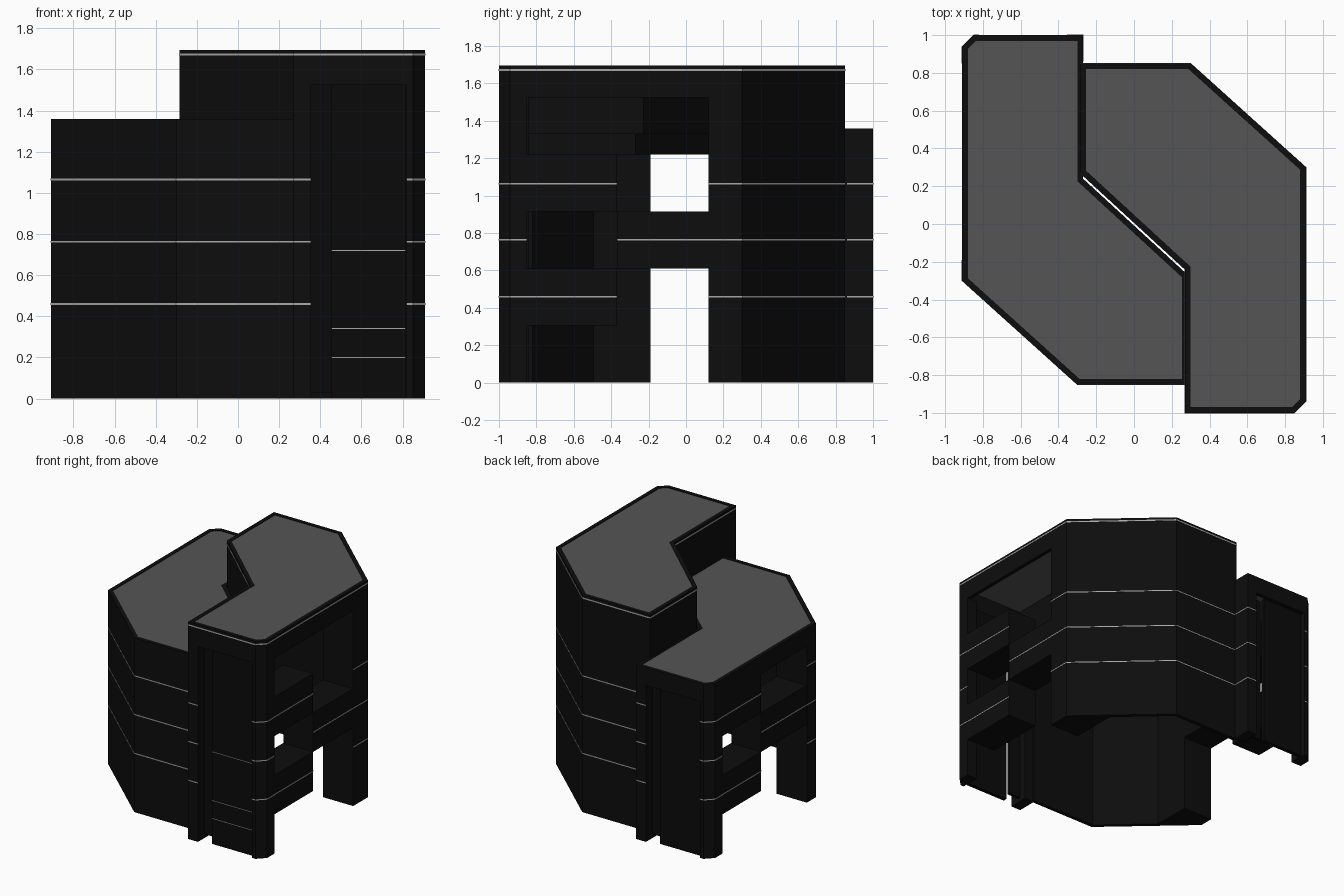
import bpy
import bmesh
from mathutils import Vector

cube = bpy.data.objects.get("Cube")
if cube:
    bpy.data.objects.remove(cube)


def material(name, value):
    m = bpy.data.materials.new(name)
    m.use_nodes = True
    col = (value, value, value, 1)
    m.diffuse_color = col
    bsdf = m.node_tree.nodes["Principled BSDF"]
    bsdf.inputs["Base Color"].default_value = col
    bsdf.inputs["Roughness"].default_value = 0.9
    return m


BLACK = material("black cladding", 0.004)
DARK = material("dark panel", 0.003)
ROOF = material("grey roof", 0.09)
LIGHT = material("light joint", 0.4)


def finish(name, bm, mat):
    bmesh.ops.recalc_face_normals(bm, faces=bm.faces)
    me = bpy.data.meshes.new(name)
    bm.to_mesh(me)
    bm.free()
    me.materials.append(mat)
    bpy.context.collection.objects.link(bpy.data.objects.new(name, me))


def prism(name, pts, z0, z1, mat):
    """Vertical prism over a plan outline."""
    bm = bmesh.new()
    face = bm.faces.new([bm.verts.new((x, y, z0)) for x, y in pts])
    ext = bmesh.ops.extrude_face_region(bm, geom=[face])["geom"]
    top = [v for v in ext if isinstance(v, bmesh.types.BMVert)]
    bmesh.ops.translate(bm, verts=top, vec=(0, 0, z1 - z0))
    finish(name, bm, mat)


def offset(pts, d, closed):
    """Mitred offset, positive to the right of the path (outward)."""
    out = []
    n = len(pts)
    for i, p in enumerate(pts):
        p = Vector(p)
        normals = []
        for a, b in ((i - 1, i), (i, i + 1)):
            if closed or (a >= 0 and b < n):
                e = Vector(pts[b % n]) - Vector(pts[a % n])
                normals.append(Vector((e.y, -e.x)).normalized())
        m = sum(normals, Vector((0, 0))).normalized()
        out.append(p + m * d / m.dot(normals[0]))
    return out


def ribbon(name, pts, z0, z1, outer, inner, mat, closed=False):
    """Wall of constant thickness along a plan path."""
    bm = bmesh.new()
    rings = []
    for a, b in zip(offset(pts, outer, closed), offset(pts, -inner, closed)):
        rings.append([bm.verts.new((p.x, p.y, z))
                      for p, z in ((a, z0), (a, z1), (b, z1), (b, z0))])
    n = len(rings)
    for i in range(n if closed else n - 1):
        r, s = rings[i], rings[(i + 1) % n]
        for k in range(4):
            q = (k + 1) % 4
            bm.faces.new((r[k], r[q], s[q], s[k]))
    if not closed:
        bm.faces.new(rings[0])
        bm.faces.new(rings[-1])
    finish(name, bm, mat)


def rect(x0, x1, y0, y1):
    return [(x0, y0), (x1, y0), (x1, y1), (x0, y1)]


STOREY = 0.305
JOINTS = (0.46, 0.763, 1.065)
OUTLINE = [(0.27, -1), (0.85, -1), (0.91, -0.94), (0.91, 0.3),
           (0.3, 0.85), (-0.285, 0.85), (-0.285, 0.27), (0.27, -0.24)]


def joint(name, pts, z):
    ribbon(name, pts, z - 0.004, z + 0.004, 0.002, 0.004, LIGHT)


def build_half(side, sign, top, storeys, gap_end):
    """One half of the block; sign -1 turns it half way round."""
    def turn(pts):
        return [(sign * x, sign * y) for x, y in pts]

    ceiling = storeys * STOREY
    plan = turn(OUTLINE)

    # Roof, rim and fascia
    ribbon(side + "_fascia", plan, ceiling, top, 0, 0.03, BLACK, True)
    roof = [tuple(p) for p in offset(plan, -0.028, True)]
    prism(side + "_roof", roof, top - 0.015, top - 0.004, ROOF)

    # Outer wall and its end pier
    wall = turn([(0.91, gap_end)] + OUTLINE[3:6])
    ribbon(side + "_outer_wall", wall, 0, ceiling, 0, 0.03, BLACK)
    prism(side + "_end_pier",
          turn([(0.65, gap_end), (0.908, gap_end), (0.908, 0.295), (0.65, 0.5)]),
          0, ceiling, BLACK)

    # Columns of the end face
    prism(side + "_inner_column", turn(rect(0.27, 0.355, -1, -0.84)),
          0, ceiling, BLACK)
    corner = [(0.82, -1), (0.85, -1), (0.91, -0.94), (0.91, -0.85)]
    prism(side + "_corner_column", turn(corner + [(0.82, -0.85)]),
          0, ceiling, BLACK)

    # Recessed end panel and the slot beside it
    prism(side + "_end_panel", turn(rect(0.455, 0.815, -0.97, -0.94)),
          0, ceiling, DARK)
    prism(side + "_slot_panel", turn(rect(0.35, 0.46, -0.92, -0.9)),
          0.03, ceiling, DARK)

    # Light joints on walls and columns
    for i, z in enumerate(JOINTS):
        tag = "_joint_%d" % (i + 1)
        joint(side + "_wall" + tag, wall, z)
        joint(side + "_inner_column" + tag,
              turn([(0.27, -0.86), (0.27, -1), (0.355, -1)]), z)
        joint(side + "_corner_column" + tag, turn(corner), z)

    # Staggered balcony boxes
    for i, z in enumerate(JOINTS):
        y0, y1 = (-0.37, gap_end) if i == 1 else (-0.85, -0.37)
        z0 = (i + 1) * STOREY
        prism("%s_balcony_%d" % (side, i + 1),
              turn(rect(0.65, 0.908, y0, y1)), z0, z0 + STOREY, BLACK)
        joint("%s_balcony_joint_%d" % (side, i + 1),
              turn([(0.908, y0), (0.908, y1)]), z)


build_half("tall", 1, 1.695, 5, 0.12)
build_half("low", -1, 1.36, 4, 0.19)

# Wall of the tall half rising above the low roof
ribbon("dividing_wall", OUTLINE[5:] + OUTLINE[:1], 1.33, 1.6, 0, 0.03, BLACK)

# Light joint under the tall rim
ribbon("rim_joint", OUTLINE, 1.667, 1.677, 0.002, 0.004, LIGHT, True)

# Fine joints on the tall end panel
for i, z in enumerate((0.2, 0.34, 0.72)):
    prism("end_panel_joint_%d" % (i + 1), rect(0.455, 0.815, -0.973, -0.968),
          z - 0.002, z + 0.002, LIGHT)
